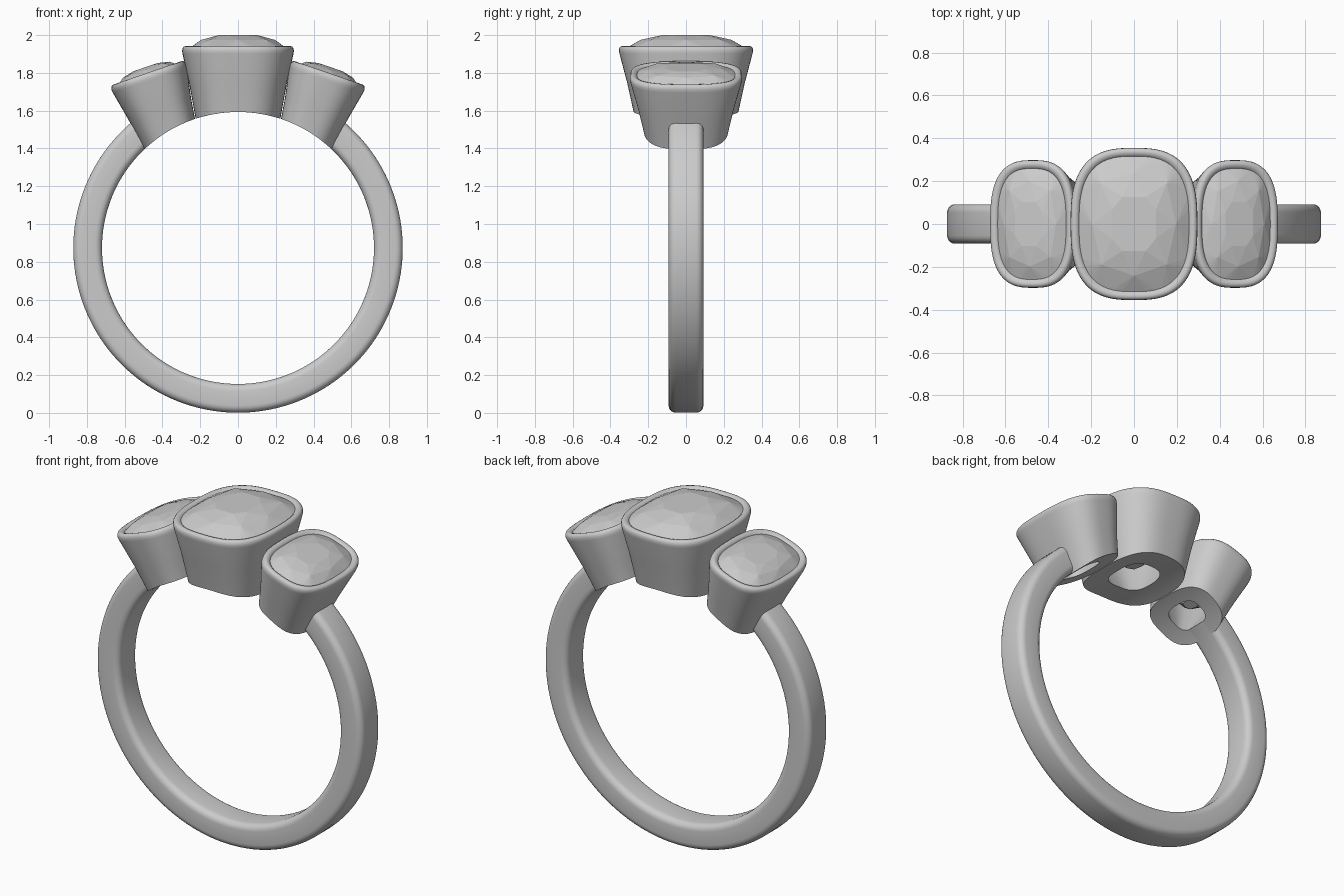
import bpy, bmesh, math
from mathutils import Vector

if "Cube" in bpy.data.objects:
    bpy.data.objects.remove(bpy.data.objects["Cube"])

RC, RI, RO = 0.873, 0.72, 0.872      # ring centre height, inner and outer radius


def finish(name, bm, smooth):
    bmesh.ops.recalc_face_normals(bm, faces=bm.faces)
    me = bpy.data.meshes.new(name)
    bm.to_mesh(me)
    bm.free()
    ob = bpy.data.objects.new(name, me)
    bpy.context.collection.objects.link(ob)
    if smooth:
        bpy.ops.object.select_all(action='DESELECT')
        ob.select_set(True)
        bpy.context.view_layer.objects.active = ob
        bpy.ops.object.shade_smooth_by_angle(angle=math.radians(42))
    return ob


def loft(name, rings, wrap):
    bm = bmesh.new()
    vs = [[bm.verts.new(p) for p in r] for r in rings]
    n = len(vs[0])
    pairs = list(zip(vs, vs[1:])) + ([(vs[-1], vs[0])] if wrap else [])
    for a, b in pairs:
        for i in range(n):
            j = (i + 1) % n
            bm.faces.new((a[i], a[j], b[j], b[i]))
    if not wrap:
        bm.faces.new(vs[0])
        bm.faces.new(vs[-1])
    return finish(name, bm, True)


def cushion(a, b, n, shift=0.0, e=2.8):
    """Superellipse outline with half-sizes a, b."""
    pts = []
    for i in range(n):
        t = 2 * math.pi * (i + shift) / n
        c, s = math.cos(t), math.sin(t)
        pts.append((math.copysign(abs(c) ** (2 / e), c) * a,
                    math.copysign(abs(s) ** (2 / e), s) * b))
    return pts


# Shank: rounded rectangular section swept around, open under the settings
def section():
    hw, ht, r = 0.092, (RO - RI) / 2, 0.038
    out = []
    for k, (sy, sr) in enumerate([(1, 1), (-1, 1), (-1, -1), (1, -1)]):
        for i in range(6):
            t = math.radians(90 * k + 18 * i)
            out.append((sy * (hw - r) + r * math.cos(t),
                        (RI + RO) / 2 + sr * (ht - r) + r * math.sin(t)))
    return out


start = math.radians(37)
steps = 120
shank = []
for i in range(steps + 1):
    t = start + (2 * math.pi - 2 * start) * i / steps
    shank.append([(r * math.sin(t), y, RC + r * math.cos(t)) for y, r in section()])
loft("shank", shank, False)


def setting(name, ox, oz, tilt, a, b, taper, crown, pavilion):
    """Tapered bezel cut to the finger circle, with a faceted stone."""
    N = 96
    ct, st = math.cos(tilt), math.sin(tilt)

    def world(x, y, d):
        return Vector((ox + x * ct - d * st, y, oz - x * st - d * ct))

    def ring(inset, d):
        k = 1 - taper * d
        return [world(x * k, y * k, d) for x, y in cushion(a - inset, b - inset, N)]

    def finger_ring(scale):
        pts = []
        for x, y in cushion(a * scale, b * scale, N):
            lo, hi = 0.05, 0.6
            for _ in range(30):
                d = (lo + hi) / 2
                k = 1 - taper * d
                p = world(x * k, y * k, d)
                if math.hypot(p.x, p.z - RC) > RI:
                    lo = d
                else:
                    hi = d
            pts.append(p)
        return pts

    # Bezel: outer wall, rounded lip, inner seat, underside hole
    lip = [(0.004, 0.2), (0, 0.04), (0.001, 0.025), (0.006, 0.012), (0.014, 0.003),
           (0.025, 0), (0.036, 0.003), (0.044, 0.011), (0.048, 0.022), (0.05, 0.05)]
    rings = [finger_ring(1.0)] + [ring(i, d) for i, d in lip]
    rings += [finger_ring(s) for s in (0.5, 0.65, 0.8, 0.92)]
    loft(name + "_bezel", rings, True)

    # Stone: hull of table, crown, girdle, pavilion and culet outlines
    ga, gb = a - 0.044, b - 0.044
    layers = [(0.42, -crown, 8, 0.5), (0.76, -crown * 0.56, 8, 0),
              (1.0, 0.012, 48, 0), (1.0, 0.03, 48, 0),
              (0.68, pavilion * 0.55, 8, 0.5), (0.2, pavilion, 8, 0)]
    bm = bmesh.new()
    for s, d, n, sh in layers:
        for x, y in cushion(ga * s, gb * s, n, sh):
            bm.verts.new(world(x, y, d))
    bmesh.ops.convex_hull(bm, input=bm.verts)
    loose = [v for v in bm.verts if not v.link_faces]
    bmesh.ops.delete(bm, geom=loose, context='VERTS')
    finish(name + "_stone", bm, False)


setting("centre", 0, 1.942, 0, 0.302, 0.362, 0.67, 0.058, 0.27)
for side, s in (("left", -1), ("right", 1)):
    setting(side, s * 0.48, 1.80, s * math.radians(19), 0.214, 0.305, 0.82, 0.032, 0.24)
